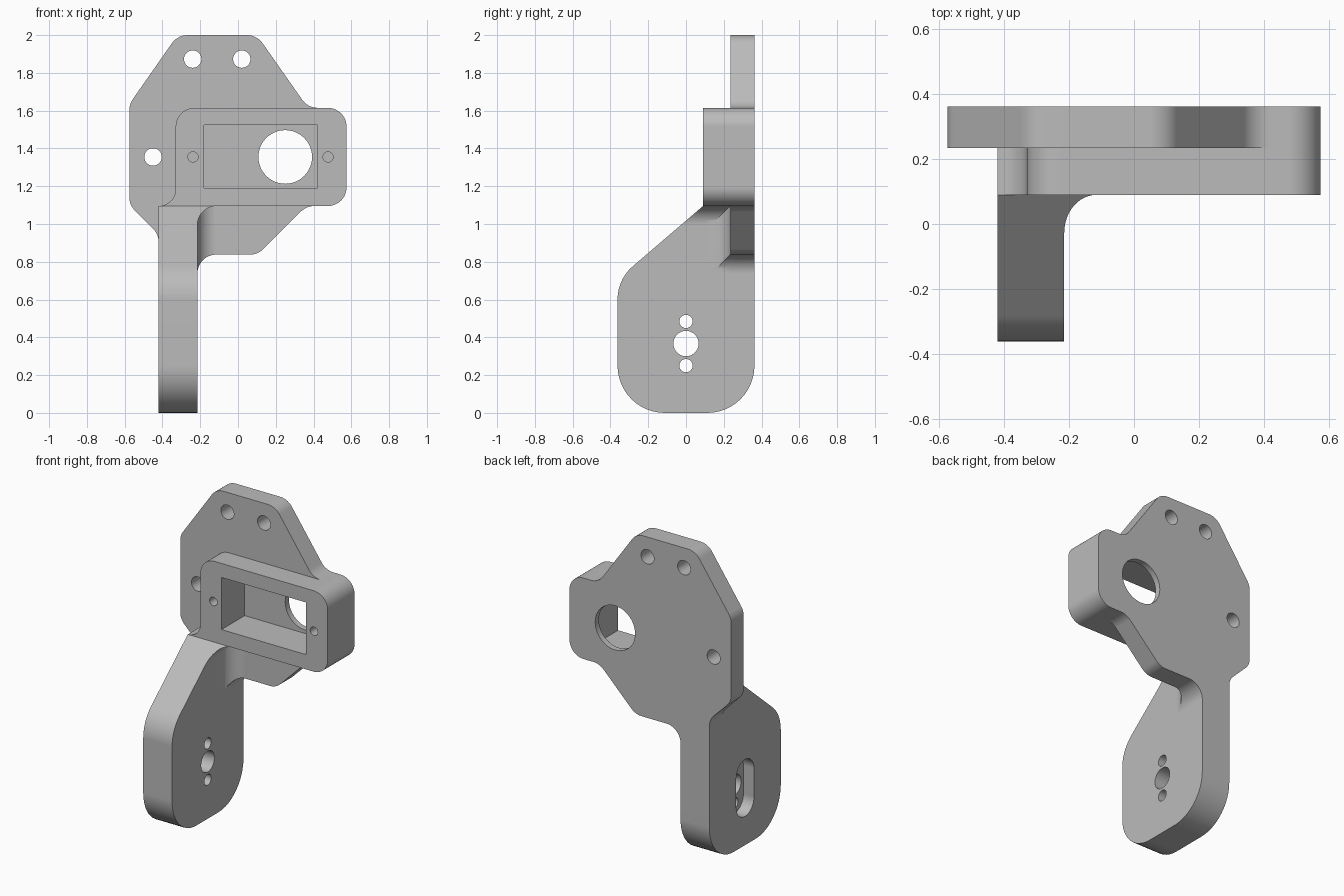
import bpy, bmesh, math
from mathutils import Vector

cube = bpy.data.objects.get("Cube")
if cube:
    bpy.data.objects.remove(cube, do_unlink=True)

grey = bpy.data.materials.new("plain grey")
grey.use_nodes = True
colour = (0.5, 0.5, 0.5, 1)
grey.diffuse_color = colour
grey.node_tree.nodes["Principled BSDF"].inputs["Base Color"].default_value = colour


def rounded(corners, steps=12):
    """Outline from (a, b, radius) corners, each filleted by its radius."""
    out = []

    def add(p):
        if not out or (p - out[-1]).length > 1e-4:
            out.append(p)

    n = len(corners)
    for i, (a, b, r) in enumerate(corners):
        p = Vector((a, b))
        if not r:
            add(p)
            continue
        u = (Vector(corners[i - 1][:2]) - p).normalized()
        v = (Vector(corners[(i + 1) % n][:2]) - p).normalized()
        half = u.angle(v) / 2
        start = p + u * (r / math.tan(half))
        centre = p + (u + v).normalized() * (r / math.sin(half))
        sweep = math.pi - 2 * half
        side = 1 if u.x * v.y - u.y * v.x < 0 else -1
        count = max(3, round(steps * sweep / (math.pi / 2)))
        for k in range(count + 1):
            t = side * sweep * k / count
            d = start - centre
            add(centre + Vector((d.x * math.cos(t) - d.y * math.sin(t),
                                 d.x * math.sin(t) + d.y * math.cos(t))))
    if (out[0] - out[-1]).length < 1e-4:
        out.pop()
    return out


def prism(name, outline, axis, lo, hi):
    """Extrude a flat outline along one axis."""
    place = {"x": lambda p, t: (t, p[0], p[1]),
             "y": lambda p, t: (p[0], t, p[1]),
             "z": lambda p, t: (p[0], p[1], t)}[axis]
    bm = bmesh.new()
    low = [bm.verts.new(place(p, lo)) for p in outline]
    high = [bm.verts.new(place(p, hi)) for p in outline]
    bm.faces.new(low)
    bm.faces.new(high)
    n = len(outline)
    for i in range(n):
        j = (i + 1) % n
        bm.faces.new((low[i], low[j], high[j], high[i]))
    bmesh.ops.recalc_face_normals(bm, faces=bm.faces)
    mesh = bpy.data.meshes.new(name)
    bm.to_mesh(mesh)
    bm.free()
    mesh.materials.append(grey)
    obj = bpy.data.objects.new(name, mesh)
    bpy.context.collection.objects.link(obj)
    return obj


def combine(target, other, operation):
    """Apply a boolean and discard the second object."""
    mod = target.modifiers.new("combine", "BOOLEAN")
    mod.operation = operation
    mod.solver = "EXACT"
    mod.object = other
    bpy.context.view_layer.objects.active = target
    bpy.ops.object.modifier_apply(modifier=mod.name)
    bpy.data.objects.remove(other, do_unlink=True)


def drill(target, axis, a, b, r, lo, hi):
    ring = [(a + r * math.cos(k * math.tau / 48), b + r * math.sin(k * math.tau / 48))
            for k in range(48)]
    combine(target, prism("drill", ring, axis, lo, hi), "DIFFERENCE")


# Main dimensions
R = 0.1
LEFT, RIGHT = -0.575, 0.575
ARM_L, ARM_R = -0.42, -0.215
BACK, PLATE, FACE = 0.3625, 0.235, 0.09
BOX_LO, BOX_HI = 1.095, 1.615
MID = 1.355

# Back plate outline, running down into the arm
plate_outline = rounded([
    (ARM_L, 0.6, 0), (ARM_R, 0.6, 0), (ARM_R, 0.838, R), (0.105, 0.838, R),
    (0.362, BOX_LO, R), (RIGHT, BOX_LO, R), (RIGHT, BOX_HI, R), (0.37, BOX_HI, R),
    (0.1, 2, R), (-0.32, 2, R), (LEFT, 1.635, R), (LEFT, 1.1, R), (ARM_L, 0.945, R)])
bracket = prism("mounting_bracket", plate_outline, "y", PLATE, BACK)

# Arm: front profile with gusset, trimmed by the side profile
arm = prism("arm", rounded([
    (ARM_L, -0.2, 0), (ARM_R, -0.2, 0), (ARM_R, BOX_LO, R),
    (ARM_R + R, BOX_LO, 0), (ARM_L, BOX_LO, 0)]), "y", -0.6, BACK)
combine(arm, prism("arm_side", rounded([
    (-BACK, 0, 0.25), (BACK + 0.1, 0, 0), (BACK + 0.1, 1.3, 0),
    (0.329, 1.3, 0), (-BACK, 0.707, 0.23)]), "x", -0.7, 0.2), "INTERSECT")

# Rounded lower back corner of the arm
corner = [(BACK + 0.2, -0.2), (BACK + 0.2, 0.25)] + [
    (BACK - 0.25 + 0.25 * math.cos(k * math.pi / 24),
     0.25 - 0.25 * math.sin(k * math.pi / 24)) for k in range(13)] + [(BACK - 0.25, -0.2)]
combine(arm, prism("corner_cut", corner, "x", -0.7, 0.2), "DIFFERENCE")
combine(bracket, arm, "UNION")

# Raised box that joins the top of the arm
combine(bracket, prism("box", rounded([
    (ARM_L, 0.98, 0), (ARM_R, 0.98, 0), (ARM_R, BOX_LO, R), (RIGHT, BOX_LO, R),
    (RIGHT, BOX_HI, R), (-0.33, BOX_HI, R), (-0.33, BOX_LO, 0.09), (ARM_L, BOX_LO, 0)]),
    "y", FACE, 0.3), "UNION")

# Upright fillet between arm and plate
fillet = prism("upright_fillet", rounded([
    (-0.3, 0.12, 0), (ARM_R, 0.12, 0), (ARM_R, PLATE, R),
    (ARM_R + R, PLATE, 0), (ARM_R + R, 0.29, 0), (-0.3, 0.29, 0)]), "z", 0.65, 1.2)
combine(fillet, prism("fillet_trim", plate_outline, "y", 0, 0.33), "INTERSECT")
combine(bracket, fillet, "UNION")

# Pocket in the box, shaft opening and blind screw holes
combine(bracket, prism("pocket", [(-0.18, 1.19), (0.42, 1.19), (0.42, 1.525), (-0.18, 1.525)],
                       "y", 0, 0.325), "DIFFERENCE")
drill(bracket, "y", 0.25, MID, 0.142, 0.2, 0.5)
for x in (-0.238, 0.477):
    drill(bracket, "y", x, MID, 0.027, 0, 0.29)

# Through holes in the plate
for x, z in ((-0.24, 1.873), (0.02, 1.873), (-0.45, MID)):
    drill(bracket, "y", x, z, 0.046, 0, 0.5)

# Arm holes and the slot recess on the outer face
for z, r in ((0.25, 0.035), (0.367, 0.067), (0.484, 0.035)):
    drill(bracket, "x", 0, z, r, -0.6, 0)
slot = rounded([(-0.09, 0.185, 0.0899), (0.09, 0.185, 0.0899),
                (0.09, 0.55, 0.0899), (-0.09, 0.55, 0.0899)])
combine(bracket, prism("slot", slot, "x", -0.6, ARM_L + 0.075), "DIFFERENCE")

# Smooth fillets with crisp edges
bpy.ops.object.select_all(action="DESELECT")
bracket.select_set(True)
bpy.context.view_layer.objects.active = bracket
bpy.ops.object.shade_smooth_by_angle(angle=math.radians(25))
weighted = bracket.modifiers.new("even_shading", "WEIGHTED_NORMAL")
weighted.keep_sharp = True
